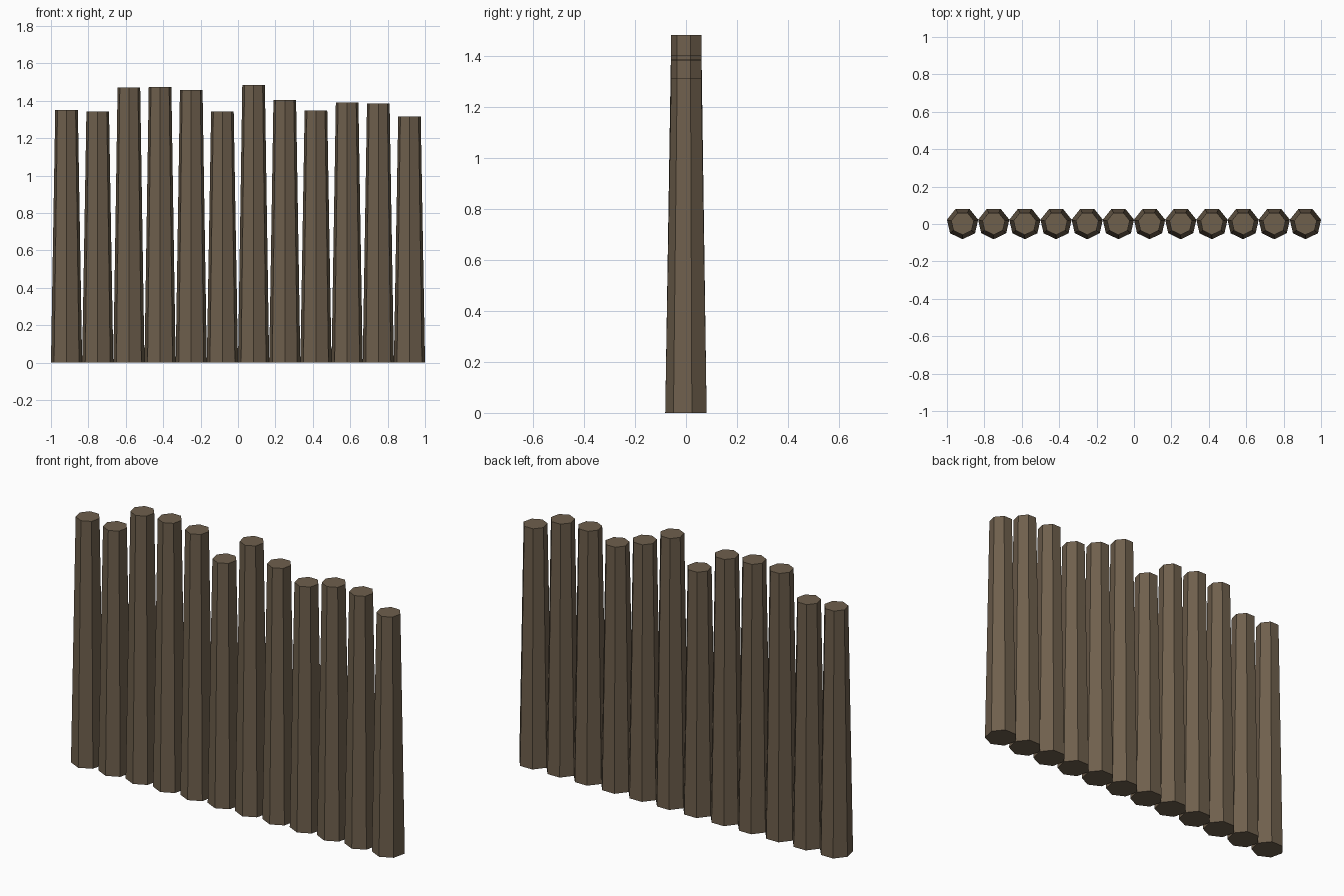
import bpy
import bmesh
from math import cos, sin, tau, pi

cube = bpy.data.objects.get("Cube")
if cube:
    bpy.data.objects.remove(cube, do_unlink=True)

# Weathered wood, shared by all posts
wood = bpy.data.materials.new("weathered_brown_wood")
wood.use_nodes = True
colour = (0.157, 0.115, 0.073, 1)
wood.diffuse_color = colour
bsdf = next(n for n in wood.node_tree.nodes if n.type == "BSDF_PRINCIPLED")
bsdf.inputs["Base Color"].default_value = colour
bsdf.inputs["Roughness"].default_value = 0.9

SIDES = 7
BASE_RADIUS = 0.0855
TOP_RADIUS = 0.062
SPACING = 1 / 6
Y_SHIFT = 0.004


def ring(bm, radius, z):
    """Heptagon with one corner pointing to the front."""
    angles = [-pi / 2 + tau * i / SIDES for i in range(SIDES)]
    return [bm.verts.new((radius * cos(a), radius * sin(a), z)) for a in angles]


def add_post(name, x, height):
    """Tapered seven-sided post with flat ends."""
    bm = bmesh.new()
    low, high = ring(bm, BASE_RADIUS, 0), ring(bm, TOP_RADIUS, height)
    bm.faces.new(low[::-1])
    bm.faces.new(high)
    for i in range(SIDES):
        j = (i + 1) % SIDES
        bm.faces.new((low[i], low[j], high[j], high[i]))
    mesh = bpy.data.meshes.new(name)
    bm.to_mesh(mesh)
    bm.free()
    mesh.materials.append(wood)
    post = bpy.data.objects.new(name, mesh)
    post.location = (x, Y_SHIFT, 0)
    bpy.context.collection.objects.link(post)


# Row of uneven posts, running from right to left
heights = [1.352, 1.343, 1.47, 1.475, 1.458, 1.343,
           1.484, 1.405, 1.347, 1.39, 1.385, 1.315]
for i, height in enumerate(heights):
    add_post(f"palisade_post_{i + 1}", (i - (len(heights) - 1) / 2) * SPACING, height)
